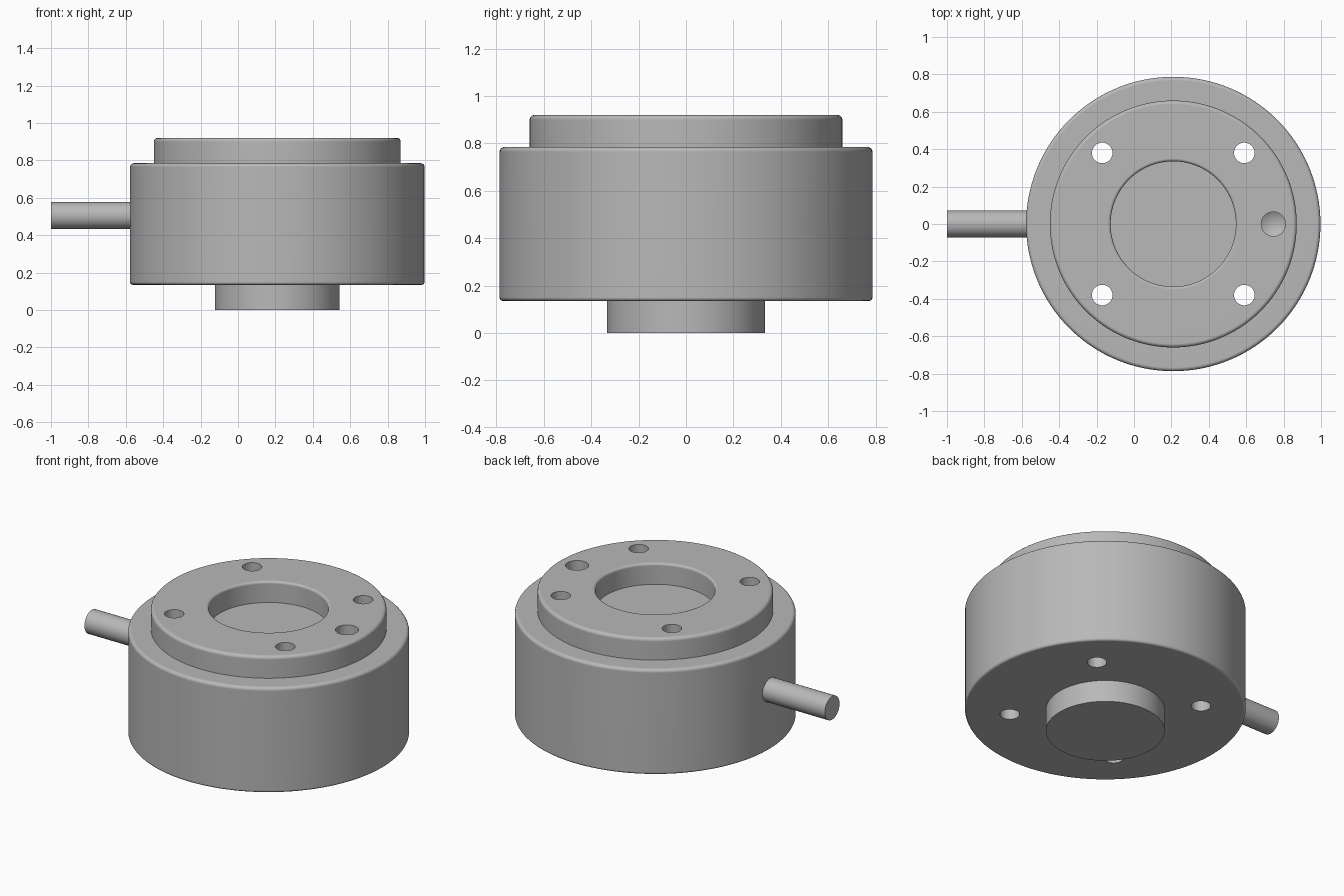
import bpy, bmesh, math
from mathutils import Vector, Matrix

cube = bpy.data.objects.get("Cube")
if cube:
    bpy.data.objects.remove(cube, do_unlink=True)

CX = 0.21          # axis of the round housing
SEGMENTS = 128

steel = bpy.data.materials.new("Satin Grey Steel")
steel.use_nodes = True
colour = (0.48, 0.48, 0.48, 1)
steel.diffuse_color = colour
steel.node_tree.nodes["Principled BSDF"].inputs["Base Color"].default_value = colour


def rounded(corners, steps=5):
    """Turn (radius, height, fillet) corners into a filleted profile."""
    points = []
    for i, (r, z, fillet) in enumerate(corners):
        p = Vector((r, z))
        if not fillet:
            points.append(p)
            continue
        a = (Vector(corners[i - 1][:2]) - p).normalized() * fillet
        b = (Vector(corners[i + 1][:2]) - p).normalized() * fillet
        for s in range(steps + 1):
            t = s / steps * math.pi / 2
            points.append(p + a * (1 - math.sin(t)) + b * (1 - math.cos(t)))
    return points


def lathe(name, corners, location, segments=SEGMENTS):
    """Revolve a profile around z and close it at the axis."""
    bm = bmesh.new()
    verts = [bm.verts.new((p.x, 0, p.y)) for p in rounded(corners)]
    edges = [bm.edges.new(pair) for pair in zip(verts, verts[1:])]
    bmesh.ops.spin(bm, geom=verts + edges, cent=(0, 0, 0), axis=(0, 0, 1),
                   angle=math.tau, steps=segments, use_merge=True)
    bmesh.ops.remove_doubles(bm, verts=bm.verts, dist=0.0001)
    bmesh.ops.recalc_face_normals(bm, faces=bm.faces)
    mesh = bpy.data.meshes.new(name)
    bm.to_mesh(mesh)
    bm.free()
    mesh.materials.append(steel)
    obj = bpy.data.objects.new(name, mesh)
    obj.location = location
    bpy.context.collection.objects.link(obj)
    return obj


def activate(obj):
    bpy.ops.object.select_all(action="DESELECT")
    obj.select_set(True)
    bpy.context.view_layer.objects.active = obj


def finish(obj):
    activate(obj)
    bpy.ops.object.shade_smooth_by_angle(angle=math.radians(32))
    normals = obj.modifiers.new("Even Shading", "WEIGHTED_NORMAL")
    normals.keep_sharp = True


# Housing: bottom boss, main drum, raised top flange and central recess
housing = lathe("housing", [
    (0, 0, 0), (0.333, 0, 0), (0.333, 0.135, 0),
    (0.787, 0.135, 0.015), (0.787, 0.785, 0.02),
    (0.66, 0.785, 0), (0.66, 0.92, 0.02),
    (0.335, 0.92, 0.015), (0.335, 0.79, 0), (0, 0.79, 0),
], (CX, 0, 0))

# Four through holes and one blind hole with a conical drill point
cutters = []
for sx in (-1, 1):
    for sy in (-1, 1):
        cutters.append(lathe("bolt_hole_cutter", [
            (0, 0, 0), (0.055, 0, 0), (0.055, 1, 0), (0, 1, 0),
        ], (CX + sx * 0.38, sy * 0.38, 0), 32))
cutters.append(lathe("locating_hole_cutter", [
    (0, 0.74, 0), (0.065, 0.78, 0), (0.065, 1, 0), (0, 1, 0),
], (CX + 0.535, 0, 0), 32))

for cutter in cutters:
    cutter.hide_render = True
    cut = housing.modifiers.new("Hole", "BOOLEAN")
    cut.operation = "DIFFERENCE"
    cut.solver = "EXACT"
    cut.object = cutter
    activate(housing)
    bpy.ops.object.modifier_apply(modifier=cut.name)
for cutter in cutters:
    bpy.data.objects.remove(cutter, do_unlink=True)
finish(housing)

# Cable leaving the side of the drum
cable = lathe("cable", [(0, 0, 0), (0.072, 0, 0), (0.072, 0.46, 0), (0, 0.46, 0)],
              (-1, 0, 0.505), 48)
cable.data.transform(Matrix.Rotation(math.pi / 2, 4, "Y"))
finish(cable)
